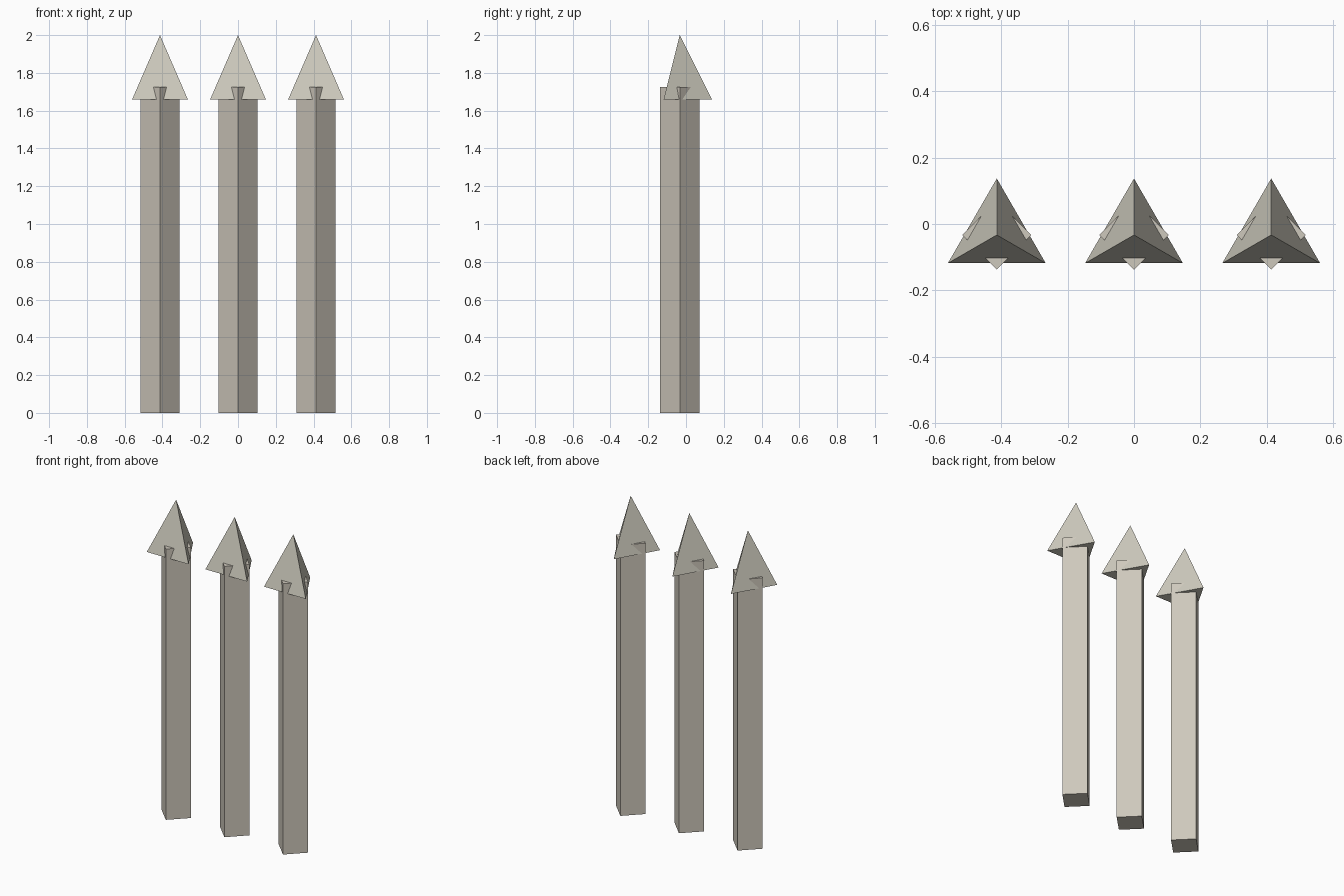
import bpy
import bmesh
from math import sin, cos, tau

if "Cube" in bpy.data.objects:
    bpy.data.objects.remove(bpy.data.objects["Cube"], do_unlink=True)


def srgb(*rgb):
    return tuple(((c / 255 + 0.055) / 1.055) ** 2.4 for c in rgb) + (1.0,)


def material(name, colour):
    mat = bpy.data.materials.new(name)
    mat.use_nodes = True
    mat.diffuse_color = colour
    mat.node_tree.nodes["Principled BSDF"].inputs["Base Color"].default_value = colour
    return mat


def spire(name, sides, radius, z0, z1, x, mat, pointed=False):
    """Closed prism or pyramid whose first corner points to +y."""
    bm = bmesh.new()

    def ring(z):
        return [bm.verts.new((-radius * sin(tau * i / sides),
                              radius * cos(tau * i / sides), z))
                for i in range(sides)]

    low = ring(z0)
    bm.faces.new(low[::-1])
    if pointed:
        tip = bm.verts.new((0, 0, z1))
    else:
        high = ring(z1)
        bm.faces.new(high)
    for i in range(sides):
        j = (i + 1) % sides
        top = [tip] if pointed else [high[j], high[i]]
        bm.faces.new([low[i], low[j]] + top)
    bmesh.ops.recalc_face_normals(bm, faces=bm.faces)
    mesh = bpy.data.meshes.new(name)
    bm.to_mesh(mesh)
    bm.free()
    mesh.materials.append(mat)
    obj = bpy.data.objects.new(name, mesh)
    obj.location = (x, CENTRE_Y, 0)
    bpy.context.collection.objects.link(obj)


CENTRE_Y = -0.033
SPACING = 0.413
post_mat = material("warm_grey_post", srgb(206, 200, 188))
tip_mat = material("pale_stone_tip", srgb(206, 203, 190))

# Three square posts, each set corner-forward under a three-sided point
for side, label in ((-1, "right"), (0, "middle"), (1, "left")):
    x = side * SPACING
    spire(label + "_post", 4, 0.104, 0.0, 1.725, x, post_mat)
    spire(label + "_spike_tip", 3, 0.17, 1.66, 2.0, x, tip_mat, pointed=True)
